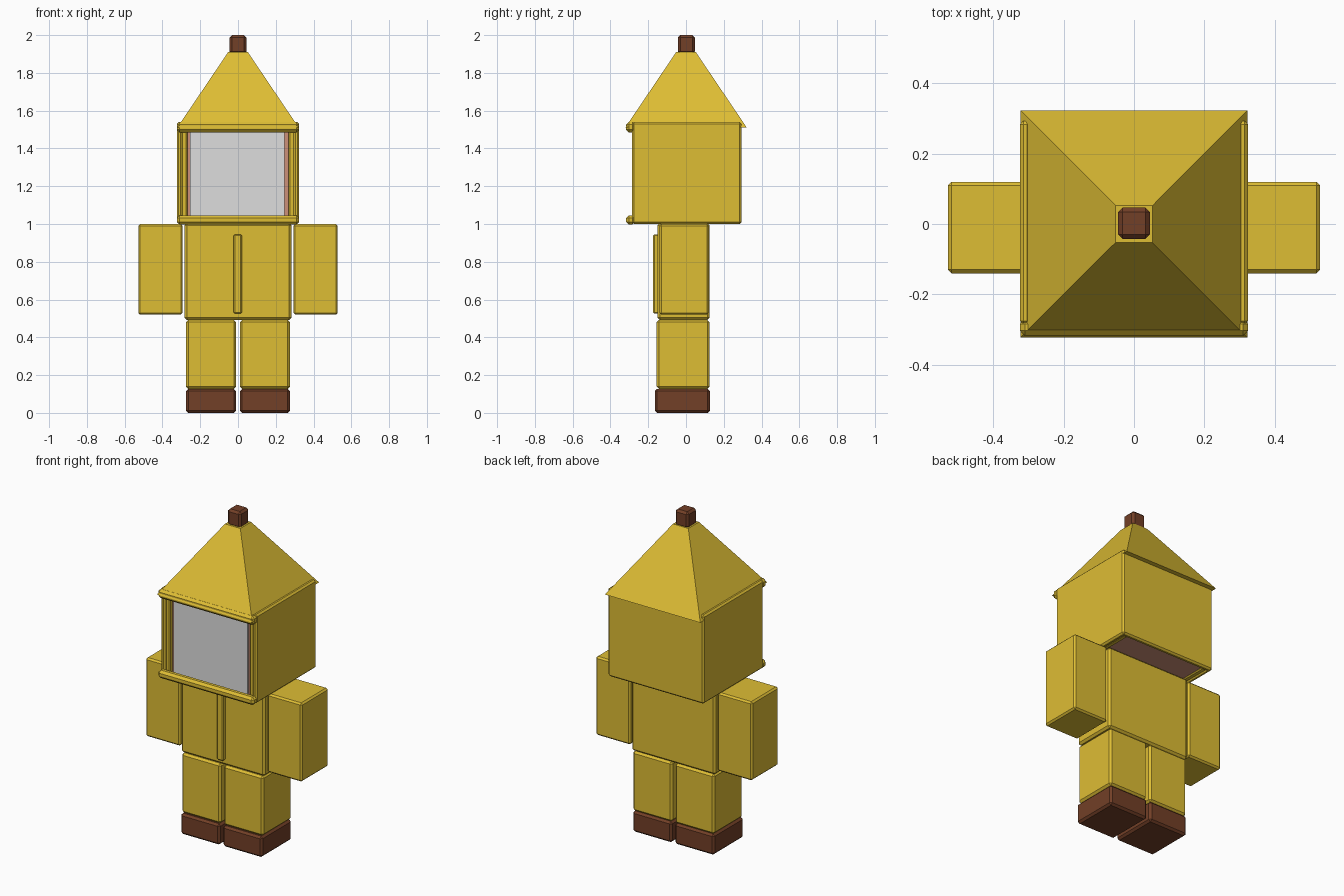
import bpy, bmesh
from mathutils import Vector

if "Cube" in bpy.data.objects:
    bpy.data.objects.remove(bpy.data.objects["Cube"], do_unlink=True)


def material(name, rgb):
    m = bpy.data.materials.new(name)
    m.use_nodes = True
    m.diffuse_color = (*rgb, 1)
    m.node_tree.nodes["Principled BSDF"].inputs["Base Color"].default_value = (*rgb, 1)
    return m


yellow = material("raincoat yellow", (0.73, 0.51, 0.034))
brown = material("boot brown", (0.17, 0.05, 0.02))
skin = material("skin", (0.61, 0.28, 0.19))
white = material("face white", (0.73, 0.73, 0.73))


def finish(name, bm, mat):
    mesh = bpy.data.meshes.new(name)
    bm.to_mesh(mesh)
    bm.free()
    mesh.materials.append(mat)
    ob = bpy.data.objects.new(name, mesh)
    bpy.context.collection.objects.link(ob)
    return ob


def box(name, x, y, z, mat, bevel=0.012):
    """Chamfered box spanning the given (low, high) ranges."""
    bm = bmesh.new()
    bmesh.ops.create_cube(bm, size=1)
    spans = (x, y, z)
    for v in bm.verts:
        v.co = Vector([s[0] if c < 0 else s[1] for c, s in zip(v.co, spans)])
    if bevel:
        bmesh.ops.bevel(bm, geom=bm.edges[:], offset=bevel, segments=1,
                        affect='EDGES', profile=0.5)
    return finish(name, bm, mat)


def pair(name, x, y, z, mat, bevel=0.012):
    """The same box on the left (+x) and on the right (-x)."""
    box("left_" + name, x, y, z, mat, bevel)
    box("right_" + name, (-x[1], -x[0]), y, z, mat, bevel)


# Boots, legs and arms
pair("boot", (0.01, 0.275), (-0.165, 0.127), (0, 0.127), brown)
pair("leg", (0.01, 0.275), (-0.155, 0.125), (0.127, 0.492), yellow)
pair("arm", (0.293, 0.528), (-0.14, 0.12), (0.52, 1.0), yellow, 0.01)

# Coat with its front placket
box("coat", (-0.283, 0.283), (-0.15, 0.125), (0.492, 1.005), yellow)
box("placket", (-0.023, 0.021), (-0.175, -0.14), (0.525, 0.945), yellow, 0.007)

# Head and blank face
box("head", (-0.27, 0.27), (-0.25, 0.265), (1.012, 1.505), skin, 0)
box("face", (-0.255, 0.245), (-0.258, -0.249), (1.03, 1.5), white, 0)

# Hood shell: sides, back, inner posts and front bars
pair("hood_side", (0.294, 0.324), (-0.285, 0.293), (1.0, 1.54), yellow, 0.01)
pair("hood_post", (0.268, 0.3), (-0.272, 0.27), (1.005, 1.51), yellow, 0.006)
box("hood_back", (-0.32, 0.32), (0.262, 0.294), (1.0, 1.525), yellow, 0.01)
for name, z in (("lower", (0.997, 1.045)), ("upper", (1.485, 1.54))):
    box(name + "_hood_bar", (-0.324, 0.324), (-0.317, -0.27), z, yellow, 0.014)

# Pointed hood top: a truncated pyramid
bm = bmesh.new()
bmesh.ops.create_cube(bm, size=1)
for v in bm.verts:
    half, height = (0.052, 1.91) if v.co.z > 0 else (0.322, 1.51)
    v.co = Vector((half if v.co.x > 0 else -half, half if v.co.y > 0 else -half, height))
finish("hood_top", bm, yellow)

# Stem on the tip
box("stem", (-0.045, 0.045), (-0.043, 0.047), (1.9, 2.0), brown, 0.013)
